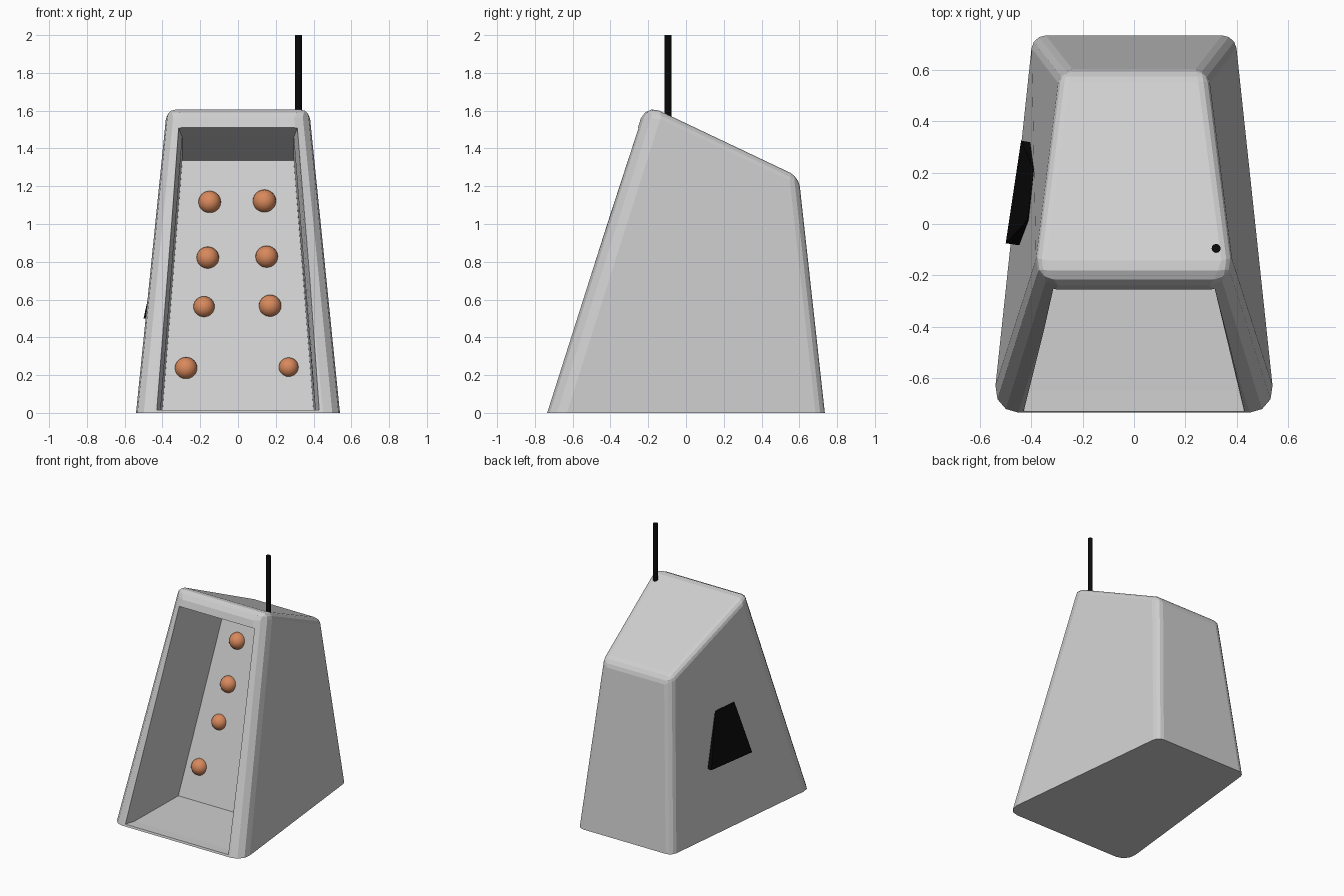
import bpy, bmesh
from mathutils import Vector

if "Cube" in bpy.data.objects:
    bpy.data.objects.remove(bpy.data.objects["Cube"])


def material(name, rgb):
    m = bpy.data.materials.new(name)
    m.diffuse_color = (*rgb, 1)
    m.use_nodes = True
    m.node_tree.nodes["Principled BSDF"].inputs["Base Color"].default_value = m.diffuse_color
    return m


GREY = material("light_grey", (0.62, 0.62, 0.62))
BLACK = material("black", (0.003, 0.003, 0.003))
ORANGE = material("orange", (0.69, 0.25, 0.107))


def loft(name, rings, mat):
    """Closed solid through a list of equal-length point rings."""
    bm = bmesh.new()
    vs = [[bm.verts.new(p) for p in r] for r in rings]
    n = len(rings[0])
    for a, b in zip(vs, vs[1:]):
        for i in range(n):
            j = (i + 1) % n
            bm.faces.new((a[i], a[j], b[j], b[i]))
    bm.faces.new(vs[0][::-1])
    bm.faces.new(vs[-1])
    bmesh.ops.recalc_face_normals(bm, faces=bm.faces)
    me = bpy.data.meshes.new(name)
    bm.to_mesh(me)
    bm.free()
    ob = bpy.data.objects.new(name, me)
    bpy.context.collection.objects.link(ob)
    me.materials.append(mat)
    return ob


# body: tapered housing with sloping roof
bottom = [(-.551, -.735, 0), (.551, -.735, 0), (.394, .735, 0), (-.394, .735, 0)]
top = [(-.39, -.215, 1.635), (.39, -.215, 1.635), (.285, .597, 1.25), (-.285, .597, 1.25)]
body = loft("housing", [bottom, top], GREY)

# rounding widths chosen by edge position; the base stays sharp
weights = body.data.attributes.new("bevel_weight_edge", 'FLOAT', 'EDGE')
for e in body.data.edges:
    a, b = (body.data.vertices[i].co for i in e.vertices)
    mid = (a + b) / 2
    if max(a.z, b.z) < .01:
        w = 0
    elif min(a.z, b.z) < .01:
        w = .1 if mid.y < 0 else .05      # upright edges
    elif abs(mid.x) < .01:
        w = .08 if mid.y < 0 else .05     # front and back roof edges
    else:
        w = .04                           # side roof edges
    weights.data[e.index].value = w / .1
bev = body.modifiers.new("rounding", 'BEVEL')
bev.limit_method = 'WEIGHT'
bev.width = .1
bev.segments = 3


# recess cut square into the sloping front, with a narrowing lip
def ring(xb, yb, zb, xt, yt, zt):
    return [(-xb, yb, zb), (xb, yb, zb), (xt, yt, zt), (-xt, yt, zt)]


cutter = loft("recess_cutter", [
    ring(.45, -.81, .018, .335, -.392, 1.56),
    ring(.41, -.65, .012, .295, -.12, 1.46),
    ring(.40, -.14, .012, .295, .275, 1.335)], GREY)
cutter.hide_render = True
cutter.display_type = 'WIRE'
cut = body.modifiers.new("recess", 'BOOLEAN')
cut.operation = 'DIFFERENCE'
cut.solver = 'EXACT'
cut.object = cutter

# knobs on the recess back wall
for i, (x, z, r) in enumerate([(-.15, 1.115, .06), (.14, 1.12, .062), (-.16, .82, .06), (.152, .825, .06),
                               (-.18, .56, .057), (.17, .565, .06), (-.275, .235, .06), (.268, .24, .053)]):
    bpy.ops.mesh.primitive_uv_sphere_add(segments=20, ring_count=12, radius=r,
                                         location=(x, -.135 + .31 * z, z))
    knob = bpy.context.object
    knob.name = f"knob_{i + 1}"
    knob.data.materials.append(ORANGE)
    bpy.ops.object.shade_smooth()

# antenna rod
bpy.ops.mesh.primitive_cylinder_add(vertices=12, radius=.0175, depth=.5, location=(.32, -.095, 1.75))
rod = bpy.context.object
rod.name = "antenna"
rod.data.materials.append(BLACK)

# wedge-shaped vent plate on the left side
loft("side_vent", [
    [(-.40, -.09, .50), (-.36, .31, .50), (-.34, .21, .90), (-.36, .01, .90)],
    [(-.50, -.075, .50), (-.44, .325, .50), (-.39, .21, .89), (-.415, .015, .89)]], BLACK)
